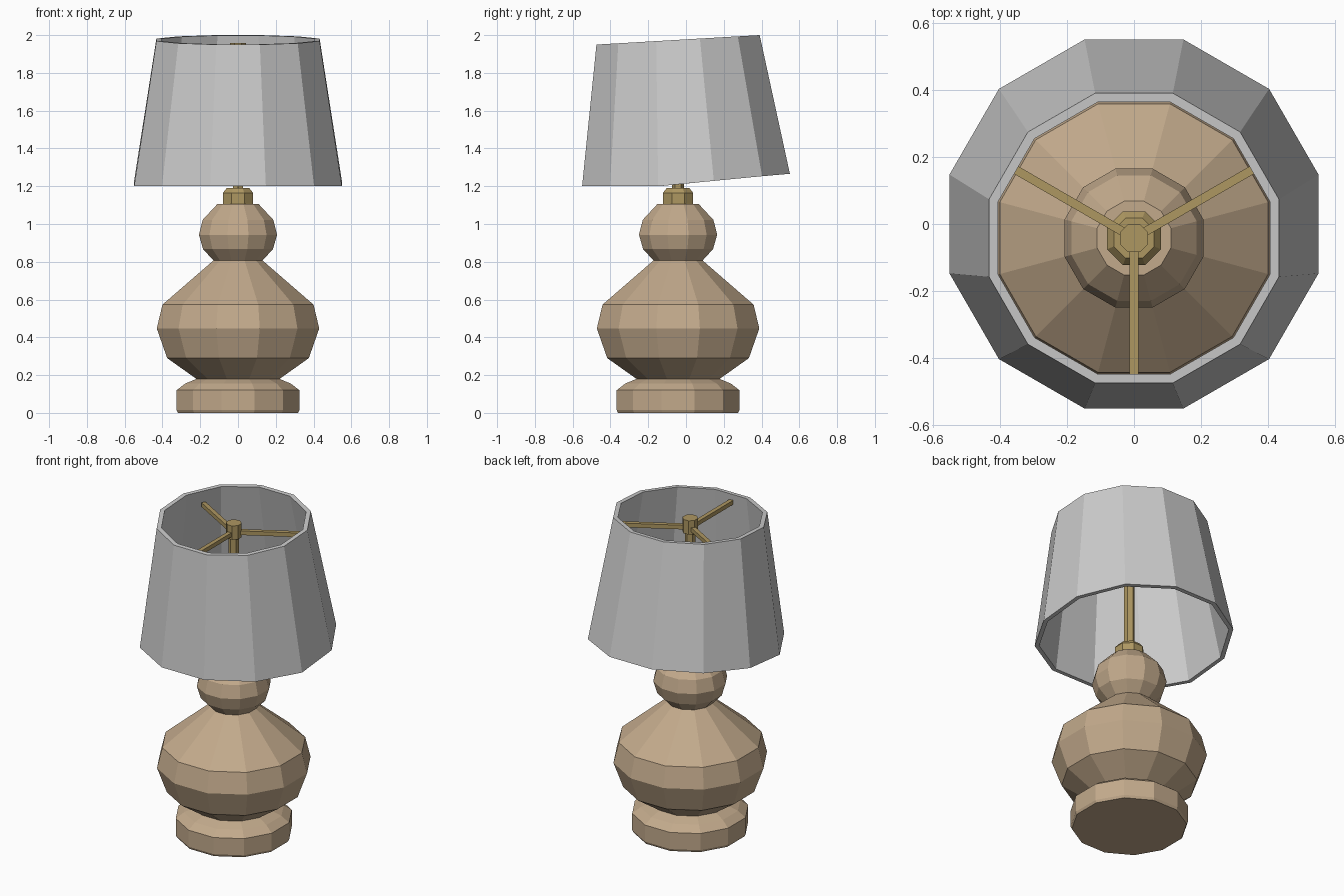
import bpy, bmesh
from math import cos, sin, pi, radians
from mathutils import Matrix, Vector

if "Cube" in bpy.data.objects:
    bpy.data.objects.remove(bpy.data.objects["Cube"])

CY = -0.042  # axis of the body, slightly forward of the shade's rim


def material(name, rgb):
    m = bpy.data.materials.new(name)
    m.diffuse_color = (*rgb, 1)
    m.use_nodes = True
    m.node_tree.nodes["Principled BSDF"].inputs["Base Color"].default_value = m.diffuse_color
    return m


tan = material("tan_ceramic", (0.54, 0.40, 0.26))
brass = material("brass", (0.42, 0.31, 0.12))


def finish(bm, name, mat=None):
    bmesh.ops.recalc_face_normals(bm, faces=bm.faces)
    me = bpy.data.meshes.new(name)
    bm.to_mesh(me)
    bm.free()
    ob = bpy.data.objects.new(name, me)
    bpy.context.collection.objects.link(ob)
    if mat:
        me.materials.append(mat)
    return ob


def ring(n, half_width):
    """Polygon with flat sides facing the axes, given its half width."""
    r = half_width / cos(pi / n)
    return [(r * cos((i + 0.5) * 2 * pi / n), r * sin((i + 0.5) * 2 * pi / n)) for i in range(n)]


def skin(bm, rings, closed=False):
    n = len(rings[0])
    pairs = list(zip(rings, rings[1:])) + ([(rings[-1], rings[0])] if closed else [])
    for a, b in pairs:
        for i in range(n):
            j = (i + 1) % n
            bm.faces.new((a[i], a[j], b[j], b[i]))


def lathe(name, profile, n, mat):
    bm = bmesh.new()
    rings = [[bm.verts.new((x, y + CY, z)) for x, y in ring(n, w)] for w, z in profile]
    skin(bm, rings)
    bm.faces.new(rings[0])
    bm.faces.new(rings[-1])
    return finish(bm, name, mat)


# Turned body: foot, big bulb and small bulb
lathe("lamp_body", [(0.318, 0), (0.325, 0.015), (0.325, 0.12), (0.28, 0.155), (0.22, 0.18),
                    (0.375, 0.29), (0.43, 0.447), (0.40, 0.573), (0.13, 0.807),
                    (0.185, 0.867), (0.207, 0.943), (0.187, 1.022), (0.11, 1.105)], 12, tan)

# Brass fittings
lathe("socket_collar", [(0.08, 1.09), (0.08, 1.165), (0.06, 1.19)], 8, brass)
lathe("stem", [(0.027, 1.18), (0.027, 1.9)], 6, brass)
lathe("finial", [(0.042, 1.87), (0.042, 1.957)], 8, brass)

# Three spokes holding the shade
for k, deg in enumerate((-90, 30, 150)):
    bm = bmesh.new()
    bmesh.ops.create_cube(bm, size=1)
    bmesh.ops.scale(bm, verts=bm.verts, vec=(0.41, 0.026, 0.026))
    bmesh.ops.translate(bm, verts=bm.verts, vec=(0.205, 0, 0))
    bmesh.ops.transform(bm, verts=bm.verts,
                        matrix=Matrix.Translation(Vector((0, CY, 1.9))) @ Matrix.Rotation(radians(deg), 4, 'Z'))
    finish(bm, f"shade_spoke_{k + 1}", brass)


# Tilted shade with a thin wall
def top_z(y):
    return 1.975 + 0.058 * (y - CY)


def bottom_z(y):
    return 1.2 + max(0, min(0.097 * (y + 0.145), 0.053 + 0.085 * (y - 0.4)))


bm = bmesh.new()
rings = []
for half_width, cy, height in ((0.55, 0, bottom_z), (0.432, CY, top_z),
                               (0.405, CY, top_z), (0.525, 0, bottom_z)):
    rings.append([bm.verts.new((x, y + cy, height(y + cy))) for x, y in ring(12, half_width)])
skin(bm, rings, closed=True)
finish(bm, "lamp_shade")
